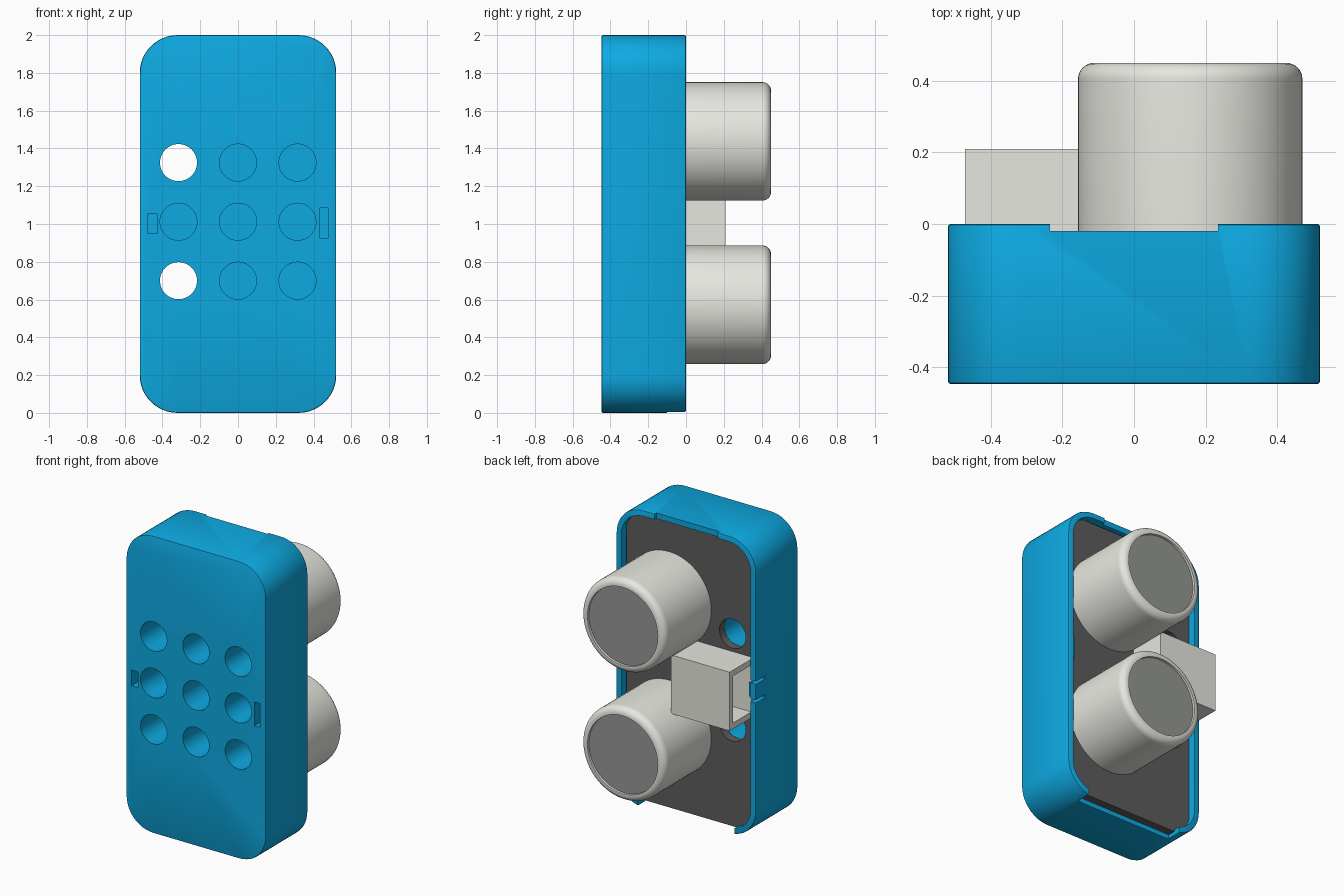
import bpy, bmesh, math

if "Cube" in bpy.data.objects:
    bpy.data.objects.remove(bpy.data.objects["Cube"])


def material(name, rgb):
    m = bpy.data.materials.new(name)
    m.diffuse_color = (*rgb, 1)
    m.use_nodes = True
    m.node_tree.nodes["Principled BSDF"].inputs["Base Color"].default_value = m.diffuse_color
    return m


BLUE = material("blue_plastic", (0.004, 0.40, 0.76))
DARK = material("dark_board", (0.11, 0.11, 0.11))
MESH_GREY = material("mesh_grey", (0.30, 0.31, 0.30))
LIGHT = material("light_plastic", (0.80, 0.80, 0.75))


def make(name, bm, mat=None):
    bmesh.ops.recalc_face_normals(bm, faces=bm.faces[:])
    me = bpy.data.meshes.new(name)
    bm.to_mesh(me)
    bm.free()
    ob = bpy.data.objects.new(name, me)
    bpy.context.collection.objects.link(ob)
    if mat:
        me.materials.append(mat)
    return ob


def activate(ob):
    bpy.ops.object.select_all(action='DESELECT')
    ob.select_set(True)
    bpy.context.view_layer.objects.active = ob


def smooth(ob):
    activate(ob)
    bpy.ops.object.shade_smooth_by_angle(angle=math.radians(35))


def apply_all(ob):
    activate(ob)
    for m in list(ob.modifiers):
        bpy.ops.object.modifier_apply(modifier=m.name)


def cut(ob, cutters):
    for c in cutters:
        m = ob.modifiers.new("cut", 'BOOLEAN')
        m.operation, m.solver, m.object = 'DIFFERENCE', 'EXACT', c
        apply_all(ob)
        bpy.data.objects.remove(c)


def box(name, x, y, z, mat=None):
    bm = bmesh.new()
    bmesh.ops.create_cube(bm, size=1)
    for v in bm.verts:
        for i, (a, b) in enumerate((x, y, z)):
            v.co[i] = a if v.co[i] < 0 else b
    return make(name, bm, mat)


def prism(name, outline, y0, y1, mat=None):
    """Extrude an x/z outline along y."""
    bm = bmesh.new()
    f = bm.faces.new([bm.verts.new((x, y0, z)) for x, z in outline])
    ext = bmesh.ops.extrude_face_region(bm, geom=[f])
    for v in ext["geom"]:
        if isinstance(v, bmesh.types.BMVert):
            v.co.y = y1
    return make(name, bm, mat)


def rounded_rect(w, z0, z1, r, n=12):
    pts = []
    corners = ((w - r, z1 - r), (r - w, z1 - r), (r - w, z0 + r), (w - r, z0 + r))
    for k, (cx, cz) in enumerate(corners):
        for i in range(n + 1):
            a = math.pi / 2 * (k + i / n)
            pts.append((cx + r * math.cos(a), cz + r * math.sin(a)))
    return pts


def circle(cx, cz, r, n=48):
    return [(cx + r * math.cos(2 * math.pi * i / n), cz + r * math.sin(2 * math.pi * i / n))
            for i in range(n)]


def lathe(name, profile, cx, cz, mat, n=72):
    """Revolve (radius, y) points around an axis along y, capping both ends."""
    bm = bmesh.new()
    rings = [[bm.verts.new((x, y, z)) for x, z in circle(cx, cz, r, n)] for r, y in profile]
    for a, b in zip(rings, rings[1:]):
        for i in range(n):
            j = (i + 1) % n
            bm.faces.new((a[i], a[j], b[j], b[i]))
    bm.faces.new(rings[0])
    bm.faces.new(rings[-1])
    return make(name, bm, mat)


COLS, ROWS, HOLE_R = (-0.315, 0, 0.315), (0.70, 1.012, 1.325), 0.098

# Blue shell with softened front and back edges
shell = prism("shell", rounded_rect(0.52, 0, 2, 0.2), -0.447, 0, BLUE)
bev = shell.modifiers.new("bevel", 'BEVEL')
bev.width, bev.segments, bev.angle_limit = 0.008, 2, math.radians(50)
apply_all(shell)

cutters = [prism("cavity_cut", rounded_rect(0.482, 0.038, 1.962, 0.165), -0.1, 0.1)]
# Peg holes: two go right through, the rest are blind
for x in COLS:
    for z in ROWS:
        through = x < 0 and z != ROWS[1]
        cutters.append(prism("peg_cut", circle(x, z, HOLE_R), -0.6, -0.05 if through else -0.14))
cutters += [
    box("slot_cut", (-0.48, -0.43), (-0.6, -0.14), (0.95, 1.055)),
    box("slot_cut", (0.435, 0.478), (-0.6, -0.14), (0.925, 1.085)),
    # Rim notches at top and bottom
    box("top_cut", (-0.235, 0.235), (-0.02, 0.1), (1.9, 2.1)),
    box("bottom_cut", (-0.36, 0.36), (-0.0995, 0.1), (-0.1, 0.06)),
]
# Slits that free the snap finger
for z in (0.94, 1.065):
    cutters.append(box("slit_cut", (-0.6, -0.45), (-0.0995, 0.1), (z - 0.01, z + 0.01)))
cut(shell, cutters)
smooth(shell)

# Snap latches on the inner side walls
box("latch_left", (-0.49, -0.462), (-0.045, -0.012), (0.955, 1.05), BLUE)
box("latch_right", (0.462, 0.49), (-0.045, -0.012), (0.93, 1.08), BLUE)

# Circuit board with two mounting holes
board = prism("circuit_board", rounded_rect(0.476, 0.03, 1.955, 0.12), -0.098, -0.045, DARK)
cut(board, [prism("mount_cut", circle(COLS[0], z, HOLE_R), -0.3, 0.2) for z in (ROWS[0], ROWS[2])])
smooth(board)

# Two transducer cans with rounded lips and recessed mesh faces
R, F = 0.3135, 0.045
profile = [(R, -0.05)]
for i in range(9):
    a = math.pi / 2 * i / 8
    profile.append((R - F + F * math.cos(a), 0.45 - F + F * math.sin(a)))
profile += [(0.262, 0.45), (0.262, 0.43)]
for side, z in (("lower", 0.5725), ("upper", 1.4375)):
    smooth(lathe(f"{side}_transducer_can", profile, 0.157, z, LIGHT))
    smooth(lathe(f"{side}_transducer_mesh", [(0.261, 0.425), (0.261, 0.435)], 0.157, z, MESH_GREY))

# Cable connector, open on the left
connector = box("cable_connector", (-0.472, -0.035), (-0.05, 0.21), (0.81, 1.205), LIGHT)
cut(connector, [box("socket_cut", (-0.6, -0.09), (-0.02, 0.175), (0.85, 1.165))])
